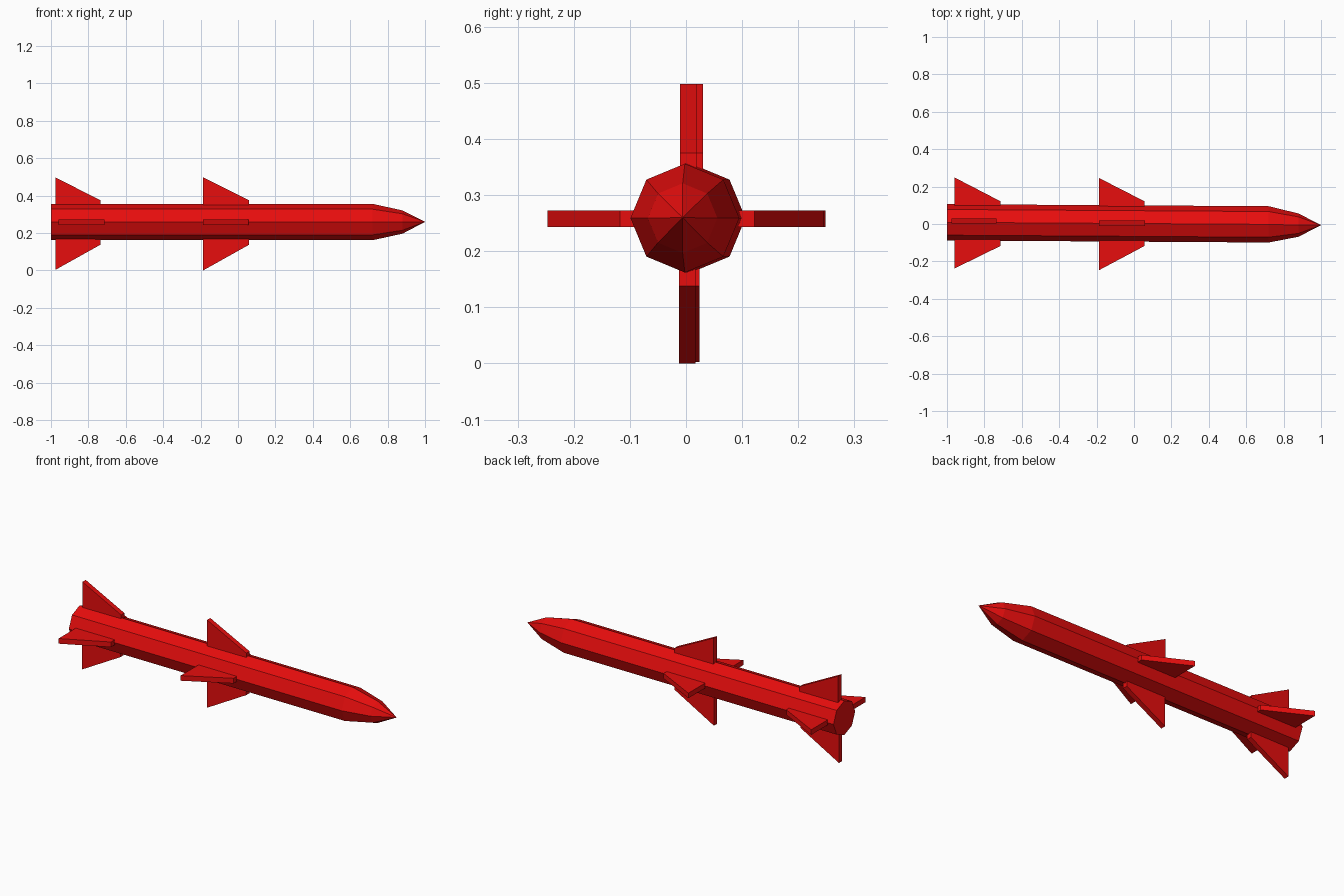
import bpy, bmesh, math

if "Cube" in bpy.data.objects:
    bpy.data.objects.remove(bpy.data.objects["Cube"])

red = bpy.data.materials.new("bright red")
red.diffuse_color = (0.8, 0.004, 0.004, 1)
red.use_nodes = True
red.node_tree.nodes["Principled BSDF"].inputs["Base Color"].default_value = red.diffuse_color
ZC = 0.259  # height of the body axis


def finish(name, bm):
    bmesh.ops.recalc_face_normals(bm, faces=bm.faces)
    mesh = bpy.data.meshes.new(name)
    bm.to_mesh(mesh)
    bm.free()
    mesh.materials.append(red)
    obj = bpy.data.objects.new(name, mesh)
    bpy.context.collection.objects.link(obj)
    return obj


# Eight-sided body with a two-step pointed nose: (x, axis y, radius)
bm = bmesh.new()
rings = []
for x, y, r in [(-1, 0.009, 0.097), (0.72, -0.002, 0.097), (0.88, -0.006, 0.062)]:
    rings.append([bm.verts.new((x, y + r * math.cos(k * math.pi / 4),
                                ZC + r * math.sin(k * math.pi / 4))) for k in range(8)])
tip = bm.verts.new((1, -0.006, ZC + 0.001))
bm.faces.new(rings[0])
for a, b in zip(rings, rings[1:]):
    for k in range(8):
        j = (k + 1) % 8
        bm.faces.new((a[k], a[j], b[j], b[k]))
for k in range(8):
    bm.faces.new((rings[-1][k], rings[-1][(k + 1) % 8], tip))
finish("missile_body", bm)


def fin(name, x0, x1, root, lead, end, across, vertical, thick=0.029):
    """Swept plate; root/lead/end run outward, across is the plate's mid-plane."""
    bm = bmesh.new()
    sides = []
    for t in (across - thick / 2, across + thick / 2):
        pts = [(x0, root), (x1, root), (x1, lead), (x0, end)]
        sides.append([bm.verts.new((x, t, s) if vertical else (x, s, t)) for x, s in pts])
    a, b = sides
    bm.faces.new(a)
    bm.faces.new(b)
    for k in range(4):
        j = (k + 1) % 4
        bm.faces.new((a[k], a[j], b[j], b[k]))
    finish(name, bm)


# Middle fins
fin("middle_fin_top", -0.187, 0.06, 0.30, 0.375, 0.498, 0.004, True)
fin("middle_fin_bottom", -0.187, 0.06, 0.22, 0.138, 0.0, 0.002, True)
fin("middle_fin_left", -0.187, 0.055, 0.05, 0.122, 0.246, 0.258, False)
fin("middle_fin_right", -0.187, 0.055, -0.05, -0.118, -0.247, 0.258, False)

# Tail fins
fin("tail_fin_top", -0.977, -0.735, 0.30, 0.375, 0.498, 0.016, True)
fin("tail_fin_bottom", -0.977, -0.735, 0.22, 0.138, 0.003, 0.010, True)
fin("tail_fin_left", -0.96, -0.715, 0.05, 0.122, 0.249, 0.258, False)
fin("tail_fin_right", -0.96, -0.715, -0.05, -0.118, -0.238, 0.258, False)
